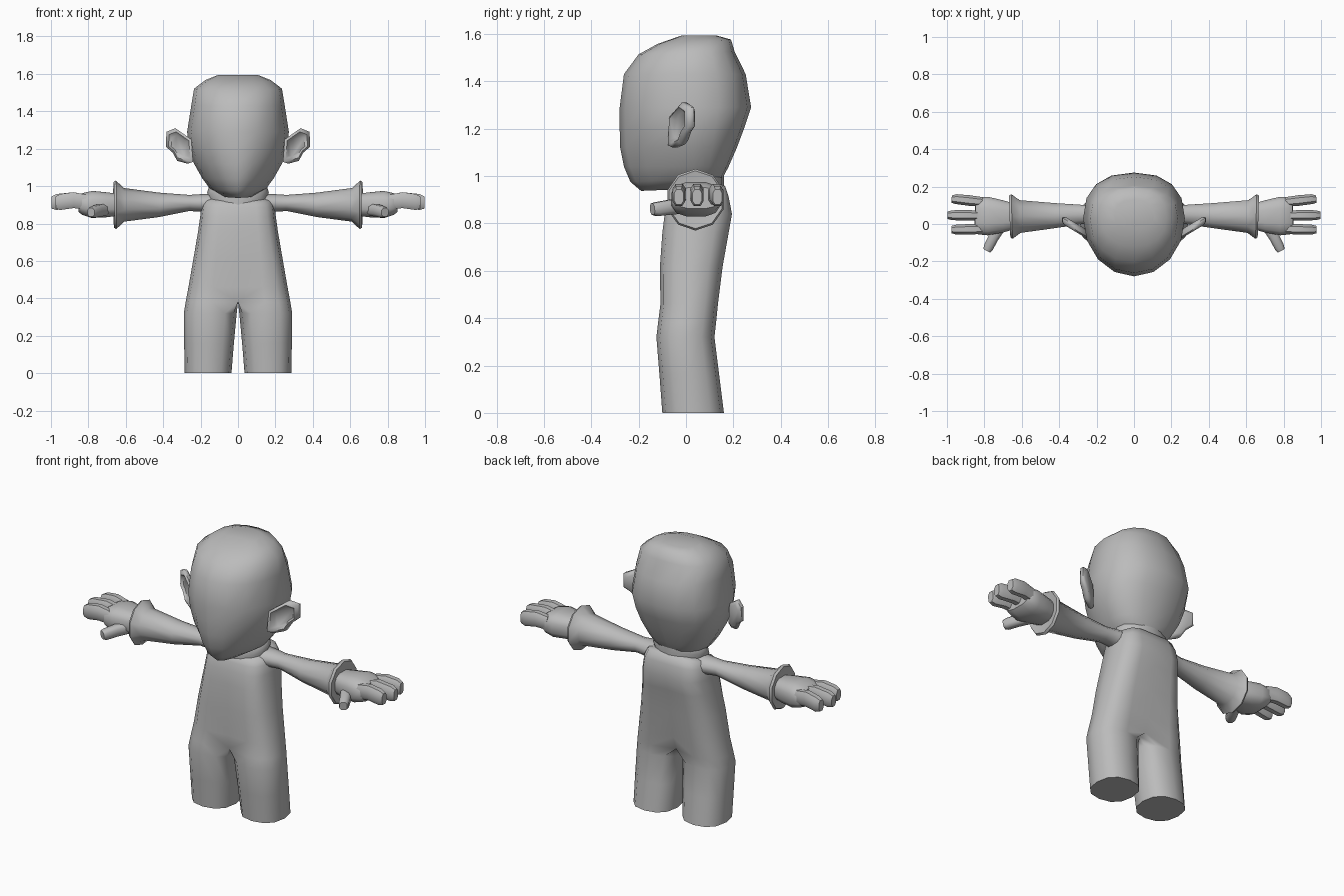
import bpy, bmesh, math
from mathutils import Vector

if "Cube" in bpy.data.objects:
    bpy.data.objects.remove(bpy.data.objects["Cube"])

skin = bpy.data.materials.new("plain grey")
skin.diffuse_color = (0.5, 0.5, 0.5, 1)
skin.use_nodes = True
skin.node_tree.nodes["Principled BSDF"].inputs["Base Color"].default_value = skin.diffuse_color


def spow(v, e):
    return math.copysign(abs(v) ** e, v)


def loft(name, rings, mirror=False, caps=(True, True), angle=50, half=False):
    """Skin a list of equal-length point rings into one smooth object."""
    bm = bmesh.new()
    vs = [[bm.verts.new(p) for p in r] for r in rings]
    n = len(vs[0])
    for a, b in zip(vs, vs[1:]):
        for i in range(n):
            j = (i + 1) % n
            bm.faces.new((a[i], a[j], b[j], b[i]))
    if caps[0]:
        bm.faces.new(vs[0])
    if caps[1]:
        bm.faces.new(vs[-1])
    if half:  # open the seam between mirrored halves
        inner = [f for f in bm.faces if all(abs(v.co.x) < 1e-4 for v in f.verts)]
        bmesh.ops.delete(bm, geom=inner, context='FACES')
    bmesh.ops.recalc_face_normals(bm, faces=bm.faces)
    for f in bm.faces:
        f.smooth = True
    me = bpy.data.meshes.new(name)
    bm.to_mesh(me)
    bm.free()
    me.set_sharp_from_angle(angle=math.radians(angle))
    me.materials.append(skin)
    ob = bpy.data.objects.new(name, me)
    bpy.context.collection.objects.link(ob)
    if mirror:
        m = ob.modifiers.new("mirror", 'MIRROR')
        m.merge_threshold = 0.0005
    return ob


def tube(name, path, n=8, e=1.0, caps=(True, True)):
    """Mirrored tube; path entries are (x, y, z, side radius, height radius)."""
    d = (Vector(path[-1][:3]) - Vector(path[0][:3])).normalized()
    side = d.cross(Vector((0, 0, 1))).normalized()
    up = side.cross(d)
    rings = []
    for x, y, z, a, b in path:
        ring = []
        for i in range(n):
            t = 2 * math.pi * (i + 0.5) / n
            ring.append(Vector((x, y, z)) + side * a * spow(math.cos(t), e)
                        + up * b * spow(math.sin(t), e))
        rings.append(ring)
    return loft(name, rings, True, caps)


# Head: z, half width, front y, back y, front exponent (higher is more pointed)
def head_ring(z, hw, yf, yb, e, tilt=0.0, n=16):
    yc = 0.03
    ring = []
    for i in range(n):
        t = 2 * math.pi * i / n
        c, s = math.cos(t), math.sin(t)
        k = e if s < 0 else 0.85
        y = yc + (yb - yc if s > 0 else yc - yf) * spow(s, k)
        ring.append((hw * spow(c, k), y, z + tilt * y))
    return ring


head = [(0.945, 0.08, -0.19, 0.13, 1.1, 0.04), (0.985, 0.15, -0.235, 0.155, 1.2, 0.04),
        (1.04, 0.19, -0.262, 0.18, 1.15, 0), (1.12, 0.235, -0.278, 0.215, 1.1, 0),
        (1.20, 0.262, -0.28, 0.245, 1.05, 0), (1.29, 0.272, -0.28, 0.275, 1, 0),
        (1.43, 0.25, -0.262, 0.252, 0.95, 0), (1.52, 0.235, -0.20, 0.205, 0.9, 0.03),
        (1.565, 0.175, -0.12, 0.19, 0.9, 0.06), (1.593, 0.11, -0.02, 0.13, 0.9, 0)]
loft("head", [head_ring(*r) for r in head], angle=80)

# Ears: flat dished outlines angled backward
outline = [(.24, 1.13), (.27, 1.12), (.325, 1.135), (.35, 1.18), (.385, 1.21),
           (.383, 1.29), (.335, 1.31), (.285, 1.275), (.25, 1.25)]


def ear_ring(scale, dy):
    return [(.315 + (x - .315) * scale, -.045 + (.315 + (x - .315) * scale - .27) * .6 + dy,
             1.215 + (z - 1.215) * scale) for x, z in outline]


loft("ear", [ear_ring(.75, .025), ear_ring(1, .01), ear_ring(1, -.012),
             ear_ring(.8, -.022), ear_ring(.6, -.004)], True, angle=60)

# Collar around the neck, lower at the front
collar = [(0.905, 0.15), (0.945, 0.165), (0.98, 0.155), (1.01, 0.12)]
loft("collar", [[(hw * math.cos(t), 0.045 + 0.115 * math.sin(t),
                  z + 0.03 * math.sin(t) + 0.02 * abs(math.cos(t)))
                 for t in [2 * math.pi * i / 16 for i in range(16)]]
                for z, hw in collar], angle=60)


# Body half: z, inner x, outer x, front y, back y, seam depth, tilt
def body_ring(z, xi, xo, yf, yb, g, tilt=0.0):
    cx, yc, ry = (xi + xo) / 2, (yf + yb) / 2, (yb - yf) / 2
    ring = []
    for i in range(12):
        t = 2 * math.pi * i / 12
        c, s = math.cos(t), math.sin(t)
        x, y = cx + (xo - cx) * spow(c, 0.85), ry * spow(s, 0.85)
        if c < -0.1 and g:  # torso points lie on the centre seam
            x, y = 0, g * ry * (0 if abs(s) < 0.1 else math.copysign(1 if abs(s) > .6 else .5, s))
        ring.append((x, yc + y, z + tilt * y))
    return ring


body = [(0, .035, .285, -.10, .16, 0), (.16, .022, .288, -.112, .14, 0),
        (.32, .007, .29, -.125, .12, 0), (.38, 0, .28, -.118, .127, .72),
        (.46, 0, .265, -.108, .135, .88), (.62, 0, .237, -.11, .155, .9),
        (.76, 0, .213, -.10, .18, .95), (.84, 0, .202, -.09, .194, .98),
        (.90, 0, .195, -.075, .18, 1, .1), (.935, 0, .175, -.065, .165, 1, .2),
        (.948, 0, .12, -.04, .14, 1, .2)]
loft("body", [body_ring(*r) for r in body], True, angle=60, half=True)

# Sleeves flare to a bell cuff that turns inward at the hand
tube("sleeve", [(.12, .055, .905, .075, .055), (.20, .055, .91, .06, .047),
                (.26, .052, .91, .052, .043), (.42, .045, .90, .07, .065),
                (.61, .04, .90, .092, .09), (.652, .04, .90, .125, .13),
                (.664, .04, .90, .118, .122), (.655, .04, .90, .07, .07)], 10)

# Hands
tube("palm", [(.64, .04, .90, .07, .06), (.70, .04, .90, .088, .068),
              (.78, .042, .902, .105, .074), (.83, .045, .905, .103, .06),
              (.85, .047, .907, .09, .046)], 12, 0.7)
for label, y0, y1, tip in [("back", .118, .133, .975), ("middle", .045, .047, .997),
                           ("front", -.027, -.03, .975)]:
    tube(label + "_finger", [(.81, y0, .915, .027, .042), (.88, (y0 + y1) / 2, .925, .03, .045),
                             (tip - .025, y1, .915, .028, .045), (tip, y1, .912, .021, .034)],
         8, 0.75)
tube("thumb", [(.715, -.01, .875, .035, .035), (.75, -.07, .868, .03, .033),
               (.778, -.125, .86, .028, .031), (.786, -.142, .86, .022, .025)], 8, 0.75)
